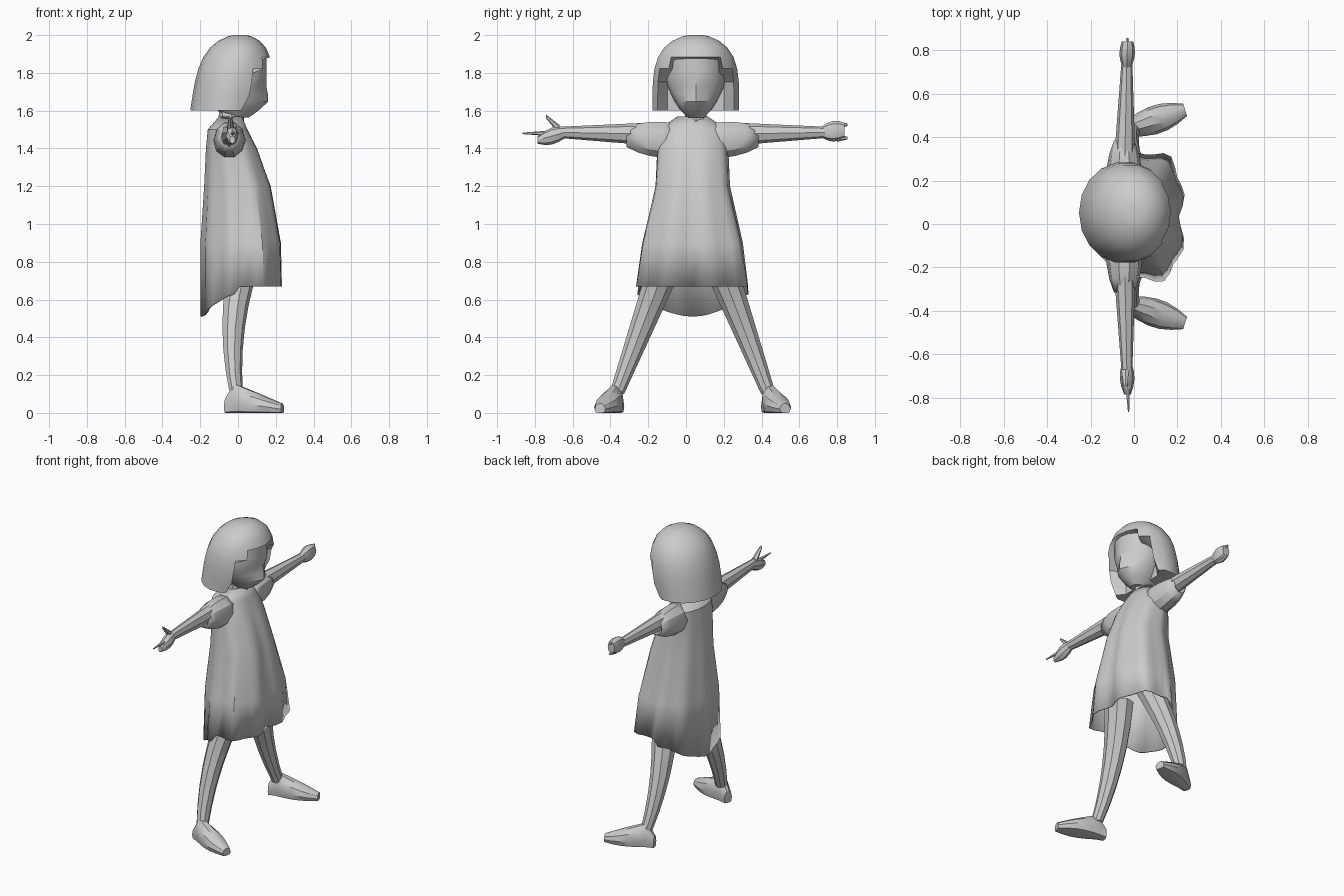
import bpy
import bmesh
from math import sin, cos, pi, radians, sqrt
from mathutils import Vector

if "Cube" in bpy.data.objects:
    bpy.data.objects.remove(bpy.data.objects["Cube"])

COLOR = (.6, .6, .6, 1)
grey = bpy.data.materials.new("plain grey")
grey.use_nodes = True
grey.diffuse_color = COLOR
grey.node_tree.nodes["Principled BSDF"].inputs["Base Color"].default_value = COLOR

ACROSS_X, ACROSS_Y, UP = Vector((1, 0, 0)), Vector((0, 1, 0)), Vector((0, 0, 1))
BODY_MIDDLE = .035
HEAD_MIDDLE = .052


def steps(count):
    return [i / count for i in range(count + 1)]


def loft(name, rings, u, v, sides=10, caps=True, shape=None, thickness=0):
    """Skin elliptical rings, each given as (centre, radius along u, radius along v)."""
    bm = bmesh.new()
    loops = []
    for row, (centre, radius_u, radius_v) in enumerate(rings):
        loop = []
        for k in range(sides):
            turn = 2 * pi * k / sides
            point = Vector(centre) + u * radius_u * cos(turn) + v * radius_v * sin(turn)
            if shape:
                shape(point, turn, row)
            loop.append(bm.verts.new(point))
        loops.append(loop)
    for lower, upper in zip(loops, loops[1:]):
        for k in range(sides):
            following = (k + 1) % sides
            bm.faces.new((lower[k], lower[following], upper[following], upper[k]))
    if caps:
        bm.faces.new(loops[0])
        bm.faces.new(loops[-1])
    bmesh.ops.recalc_face_normals(bm, faces=bm.faces)
    mesh = bpy.data.meshes.new(name)
    bm.to_mesh(mesh)
    bm.free()
    mesh.materials.append(grey)
    part = bpy.data.objects.new(name, mesh)
    bpy.context.collection.objects.link(part)
    if thickness:
        part.modifiers.new("cloth", "SOLIDIFY").thickness = thickness
    bpy.ops.object.select_all(action="DESELECT")
    bpy.context.view_layer.objects.active = part
    part.select_set(True)
    bpy.ops.object.shade_smooth_by_angle(angle=radians(32))


def limb(name, start, end, start_radius, end_radius, bulge=0, flatness=.85,
         u=UP, v=ACROSS_X, sides=8):
    """Straight tapering part that can swell in the middle."""
    rings = []
    for t in steps(4):
        radius = start_radius + (end_radius - start_radius) * t + bulge * sin(pi * t)
        rings.append((Vector(start).lerp(Vector(end), t), radius, radius * flatness))
    loft(name, rings, u, v, sides)


# Dress: squarish front, pleats that deepen downward, hem dipping at the back
dress_profile = [(.67, .2, .22, .3), (.9, .2, .22, .27), (1.2, .18, .17, .2),
                 (1.4, .17, .1, .19), (1.5, .16, .05, .18), (1.57, .1, .02, .08)]
dress_rings = [(((front - back) / 2, BODY_MIDDLE, height), (front + back) / 2, half_width)
               for height, back, front, half_width in dress_profile]


def pleat(point, turn, row):
    low = max(0, 1 - row / 4)
    fold = 1 - .09 * low * (.5 + .5 * cos(9 * turn + .6))
    corner = abs(sin(2 * turn)) * low
    if point.x > 0:
        point.x += .04 * corner
        point.y += (point.y - BODY_MIDDLE) * corner / 7
    point.x *= fold
    point.y = BODY_MIDDLE + (point.y - BODY_MIDDLE) * fold
    if row == 0 and point.x < 0:
        point.z -= .04 + .12 * cos(turn) ** 2


loft("dress", dress_rings, ACROSS_X, ACROSS_Y, sides=40, caps=False,
     shape=pleat, thickness=.006)

# Neck
limb("neck", (-.04, HEAD_MIDDLE, 1.48), (-.03, HEAD_MIDDLE, 1.66), .07, .065,
     u=ACROSS_X, v=ACROSS_Y)

# Face: narrow chin widening to the cheeks, with nose and eye hollows
face_rings = []
for t in steps(8):
    depth = .15 * min(1, .4 + 3 * t)
    half_width = .155 * min(1, 1.3 * sqrt(t + .05))
    face_rings.append(((0, HEAD_MIDDLE, 1.565 + .33 * t), depth, half_width))


def features(point, turn, row):
    if row in (2, 3) and cos(turn) > .99:
        point.x += .008
    if row in (3, 4) and .7 < cos(turn) < .95:
        point.x -= .012


loft("face", face_rings, ACROSS_X, ACROSS_Y, sides=16, shape=features)

# Bobbed hair: rounded crown, straight sides, drawn back around the face
hair_rings = []
for t in steps(8):
    height = sin(t * pi / 2)
    roundness = sqrt(1.03 - height ** 4)
    centre = (.06 * height - .05, HEAD_MIDDLE, 1.6 + .4 * height)
    hair_rings.append((centre, .2 * roundness, .23 * roundness))


def frame_face(point, turn, row):
    side = abs(point.y - HEAD_MIDDLE)
    if point.z < 1.88 - side * .7:
        limit = -.02 if side < .16 else .02 + (point.z - 1.6) / 2
        point.x = min(point.x, limit)


loft("hair", hair_rings, ACROSS_X, ACROSS_Y, sides=18, shape=frame_face)

for side, sign in (("left", 1), ("right", -1)):
    def place(x, outward, z):
        return (x, BODY_MIDDLE + sign * outward, z)

    # Flared sleeve
    sleeve_rings = []
    for t in steps(4):
        radius = .1 - .045 * t ** 3
        centre = place(-.045, .1 + .25 * t, 1.44 + .02 * t)
        sleeve_rings.append((centre, radius * .85, radius))
    loft(side + "_sleeve", sleeve_rings, ACROSS_X, UP, caps=False, thickness=.006)

    # Arm
    limb(side + "_arm", place(-.045, .15, 1.475), place(-.033, .7, 1.485), .065, .03)

    # Leg: slants outward and narrows to the ankle
    leg_rings = []
    for t in steps(6):
        height = .1 + .7 * t
        radius = .032 + .08 * height
        bend = .3 * (height - .35) ** 2 - .028
        leg_rings.append((place(bend, .44 - .38 * height, height), radius * .9, radius))
    loft(side + "_leg", leg_rings, ACROSS_X, ACROSS_Y, sides=9)

    # Foot: toes turned outward, flat sole
    foot_rings = []
    for t in steps(6):
        top = min(.08 + .8 * t, .18 - .13 * t)
        width = .03 + .036 * sin(pi * t ** 1.2)
        centre = place(.3 * t - .065, .39 + .1 * t, top * .4)
        foot_rings.append((centre, width, top * .6))

    def flat_sole(point, turn, row):
        point.z = max(point.z, 0)

    loft(side + "_foot", foot_rings, Vector((-.3 * sign, .95, 0)), UP, shape=flat_sole)

# Left hand: closed fist with two short tips
limb("left_fist", (-.033, .72, 1.487), (-.03, .84, 1.495), .03, .04, bulge=.02, flatness=.65)
for name, height in (("left_thumb", 1.525), ("left_fingertip", 1.455)):
    limb(name, (-.03, .8, height), (-.03, .855, height), .02, .007, sides=6)

# Right hand: palm, pointing finger and raised thumb
limb("right_palm", (-.033, -.64, 1.485), (-.03, -.785, 1.445), .03, .02,
     bulge=.02, flatness=.75)
limb("right_pointing_finger", (-.03, -.72, 1.48), (-.025, -.865, 1.48), .015, .004, sides=6)
limb("right_thumb", (-.04, -.67, 1.5), (-.04, -.742, 1.57), .025, .01, sides=6)
